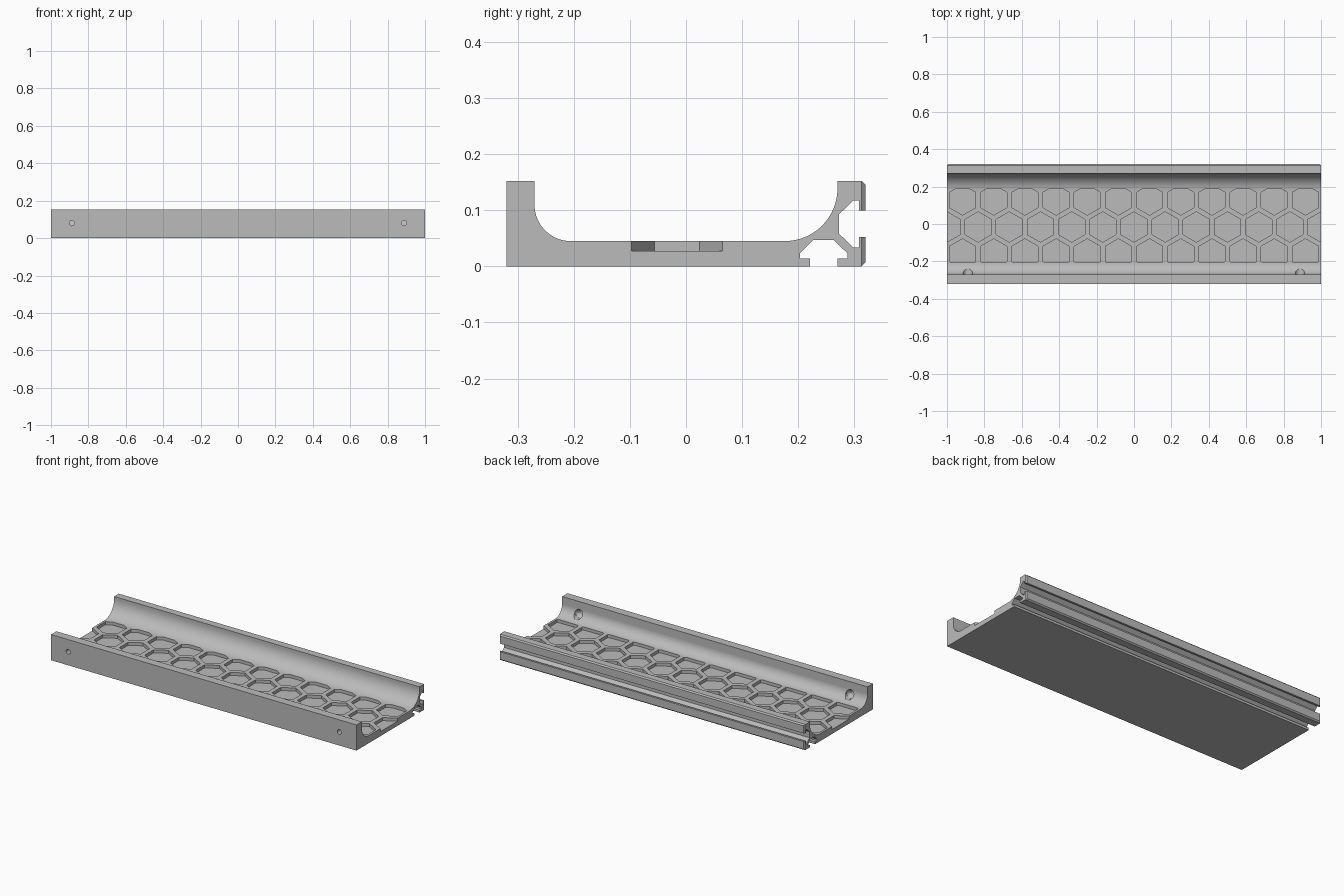
import bpy, bmesh, math
from mathutils import Matrix, Vector

if "Cube" in bpy.data.objects:
    bpy.data.objects.remove(bpy.data.objects["Cube"])

grey = bpy.data.materials.new("plain grey")
grey.use_nodes = True
colour = (0.5, 0.5, 0.5, 1)
grey.diffuse_color = colour
grey.node_tree.nodes["Principled BSDF"].inputs["Base Color"].default_value = colour


def prism(bm, points, sweep):
    """Sweep a flat outline along a vector into a closed solid."""
    face = bm.faces.new([bm.verts.new(p) for p in points])
    swept = bmesh.ops.extrude_face_region(bm, geom=[face], use_keep_orig=True)
    moved = [v for v in swept["geom"] if isinstance(v, bmesh.types.BMVert)]
    bmesh.ops.translate(bm, verts=moved, vec=Vector(sweep))


def finish(bm, name):
    bmesh.ops.recalc_face_normals(bm, faces=bm.faces[:])
    mesh = bpy.data.meshes.new(name)
    bm.to_mesh(mesh)
    bm.free()
    mesh.materials.append(grey)
    obj = bpy.data.objects.new(name, mesh)
    bpy.context.collection.objects.link(obj)
    return obj


def arc(cy, cz, r, start, end, steps=20):
    angles = [math.radians(start + (end - start) * i / steps) for i in range(steps + 1)]
    return [(cy + r * math.cos(a), cz + r * math.sin(a)) for a in angles]


# Tray cross-section (y, z): front wall, floor, curved back wall, two T-slots
profile = [(-0.32, 0), (-0.32, 0.152), (-0.27, 0.152)]
profile += arc(-0.205, 0.11, 0.065, 180, 270)
profile += arc(0.176, 0.139, 0.094, 270, 360)
profile += [(0.27, 0.152), (0.313, 0.152), (0.32, 0.145), (0.32, 0.1),
            (0.308, 0.1), (0.308, 0.117), (0.298, 0.117), (0.273, 0.093),
            (0.273, 0.058), (0.298, 0.034), (0.308, 0.034), (0.308, 0.052),
            (0.32, 0.052), (0.32, 0.007), (0.313, 0)]
profile += [(0.27, 0), (0.27, 0.014), (0.288, 0.014), (0.288, 0.023),
            (0.263, 0.047), (0.227, 0.047), (0.203, 0.023), (0.203, 0.014),
            (0.221, 0.014), (0.221, 0)]
bm = bmesh.new()
prism(bm, [(-1, y, z) for y, z in profile], (2, 0, 0))
tray = finish(bm, "tray_body")

# Honeycomb pockets, trimmed at the front and back of the floor
cut = bmesh.new()
R, PITCH, BACK, FRONT = 0.081, 1 / 6, 0.187, -0.207
W = R * math.sqrt(3) / 2


def tip(cx, cy, side, limit):
    """Pointed end of a hexagon, or its flat end where the limit trims it."""
    over = max(0, R - abs(limit - cy))
    y = cy + side * (R - over)
    dx = over * math.sqrt(3)
    return [(cx + side * dx, y), (cx - side * dx, y)] if over else [(cx, y)]


for row in (-1, 0, 1):
    cy = -0.016 + row * PITCH * math.sqrt(3) / 2
    count = 13 if row == 0 else 12
    for i in range(count):
        cx = (i - (count - 1) / 2) * PITCH
        outline = [(cx + W, cy - R / 2), (cx + W, cy + R / 2)] + tip(cx, cy, 1, BACK)
        outline += [(cx - W, cy + R / 2), (cx - W, cy - R / 2)] + tip(cx, cy, -1, FRONT)
        prism(cut, [(x, y, 0.027) for x, y in outline], (0, 0, 0.06))


# Countersunk screw holes through the front wall
def bore(x, y0, y1, r0, r1):
    place = Matrix.Translation((x, (y0 + y1) / 2, 0.08)) @ Matrix.Rotation(-math.pi / 2, 4, 'X')
    bmesh.ops.create_cone(cut, cap_ends=True, segments=32, radius1=r0, radius2=r1,
                          depth=y1 - y0, matrix=place)


for side in (-1, 1):
    bore(side * 0.888, -0.35, -0.25, 0.014, 0.014)
    bore(side * 0.888, -0.29, -0.27, 0.014, 0.026)
    bore(side * 0.888, -0.271, -0.17, 0.026, 0.026)
    # End chamfers of the back rails
    prism(cut, [(side * x, y, -0.1) for x, y in ((1.003, 0.31), (1.003, 0.33), (0.983, 0.33))],
          (0, 0, 0.4))
cutter = finish(cut, "pocket_cutter")
cutter.hide_render = True

# Cut everything from the tray
mod = tray.modifiers.new("cuts", 'BOOLEAN')
mod.operation = 'DIFFERENCE'
mod.solver = 'EXACT'
mod.use_self = True
mod.object = cutter
bpy.context.view_layer.objects.active = tray
tray.select_set(True)
bpy.ops.object.modifier_apply(modifier=mod.name)
bpy.data.objects.remove(cutter)
bpy.ops.object.shade_smooth_by_angle(angle=math.radians(25))
